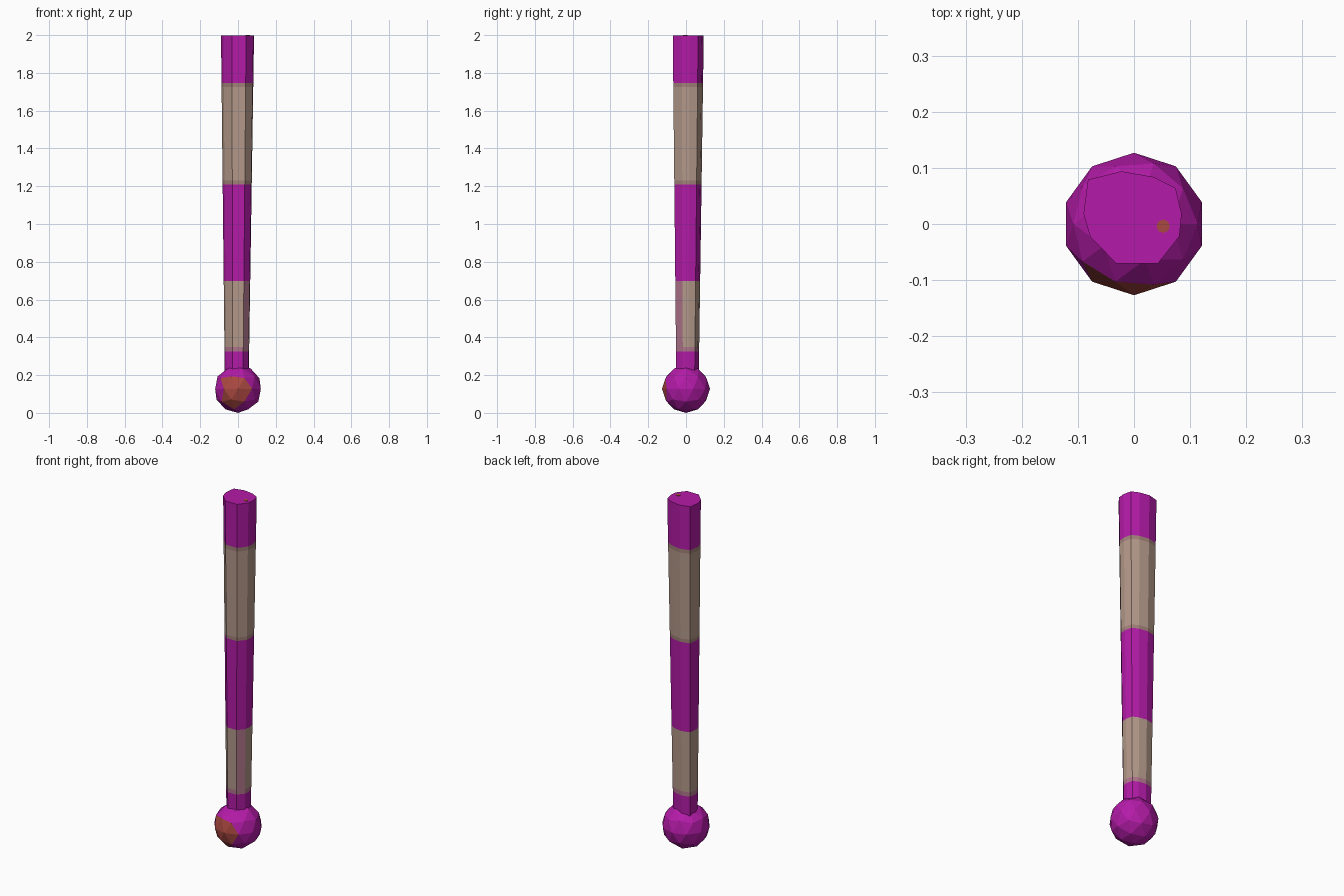
import bpy, bmesh, math

if "Cube" in bpy.data.objects:
    bpy.data.objects.remove(bpy.data.objects["Cube"])


def material(name, rgb):
    m = bpy.data.materials.new(name)
    m.diffuse_color = (*rgb, 1)
    m.use_nodes = True
    m.node_tree.nodes["Principled BSDF"].inputs["Base Color"].default_value = m.diffuse_color
    return m


MAGENTA = material("magenta", (0.456, 0.011, 0.392))
BEIGE = material("beige", (0.456, 0.319, 0.254))
MAUVE = material("mauve", (0.43, 0.18, 0.26))
TAUPE = material("taupe", (0.36, 0.22, 0.19))
RUST = material("rust_red", (0.40, 0.065, 0.052))


def finish(name, bm, mats):
    bmesh.ops.recalc_face_normals(bm, faces=bm.faces)
    me = bpy.data.meshes.new(name)
    bm.to_mesh(me)
    bm.free()
    for m in mats:
        me.materials.append(m)
    ob = bpy.data.objects.new(name, me)
    bpy.context.collection.objects.link(ob)
    return ob


# Tapered ten-sided shaft: alternating bands with thin blended rims
outline = [(-0.032, -0.07), (0.043, -0.07), (0.081, -0.022), (0.085, 0.018),
           (0.074, 0.064), (0.034, 0.084), (-0.023, 0.094), (-0.082, 0.079),
           (-0.09, 0.018), (-0.078, -0.023)]
levels = [0.19, 0.325, 0.35, 0.697, 1.21, 1.23, 1.725, 1.747, 1.998]
bands = [0, 2, 1, 0, 3, 1, 3, 0]
bm = bmesh.new()
rings = []
for z in levels:
    t = (z - 0.19) / 1.81
    s = 0.725 + 0.275 * t
    cx, cy = -0.007 + 0.004 * t, 0.008 + 0.004 * t
    rings.append([bm.verts.new((cx + (x + 0.003) * s, cy + (y - 0.012) * s, z))
                  for x, y in outline])
n = len(outline)
for b, mat in enumerate(bands):
    for i in range(n):
        j = (i + 1) % n
        f = bm.faces.new((rings[b][i], rings[b][j], rings[b + 1][j], rings[b + 1][i]))
        # the front-right side of the lower pale band is mauve
        f.material_index = 2 if (b == 2 and i == 1) else mat
bm.faces.new(rings[-1])
bm.faces.new(rings[0][::-1])
finish("shaft", bm, [MAGENTA, BEIGE, MAUVE, TAUPE])

# Faceted ball at the foot with a rust patch on the front left
bm = bmesh.new()
bmesh.ops.create_icosphere(bm, subdivisions=2, radius=0.127)
bm.normal_update()
for f in bm.faces:
    nx, ny, nz = f.normal
    azimuth = math.degrees(math.atan2(nx, -ny))
    right_limit = 24 if nz > -0.3 else 5
    f.material_index = 1 if -52 < azimuth < right_limit and -0.85 < nz < 0.62 else 0
bmesh.ops.translate(bm, verts=bm.verts, vec=(0, 0, 0.127))
finish("ball", bm, [MAGENTA, RUST])

# Small spot on the top cap
bm = bmesh.new()
bmesh.ops.create_cone(bm, cap_ends=True, segments=8, radius1=0.012, radius2=0.012, depth=0.003)
bmesh.ops.translate(bm, verts=bm.verts, vec=(0.052, -0.004, 1.9985))
finish("top_spot", bm, [RUST])
